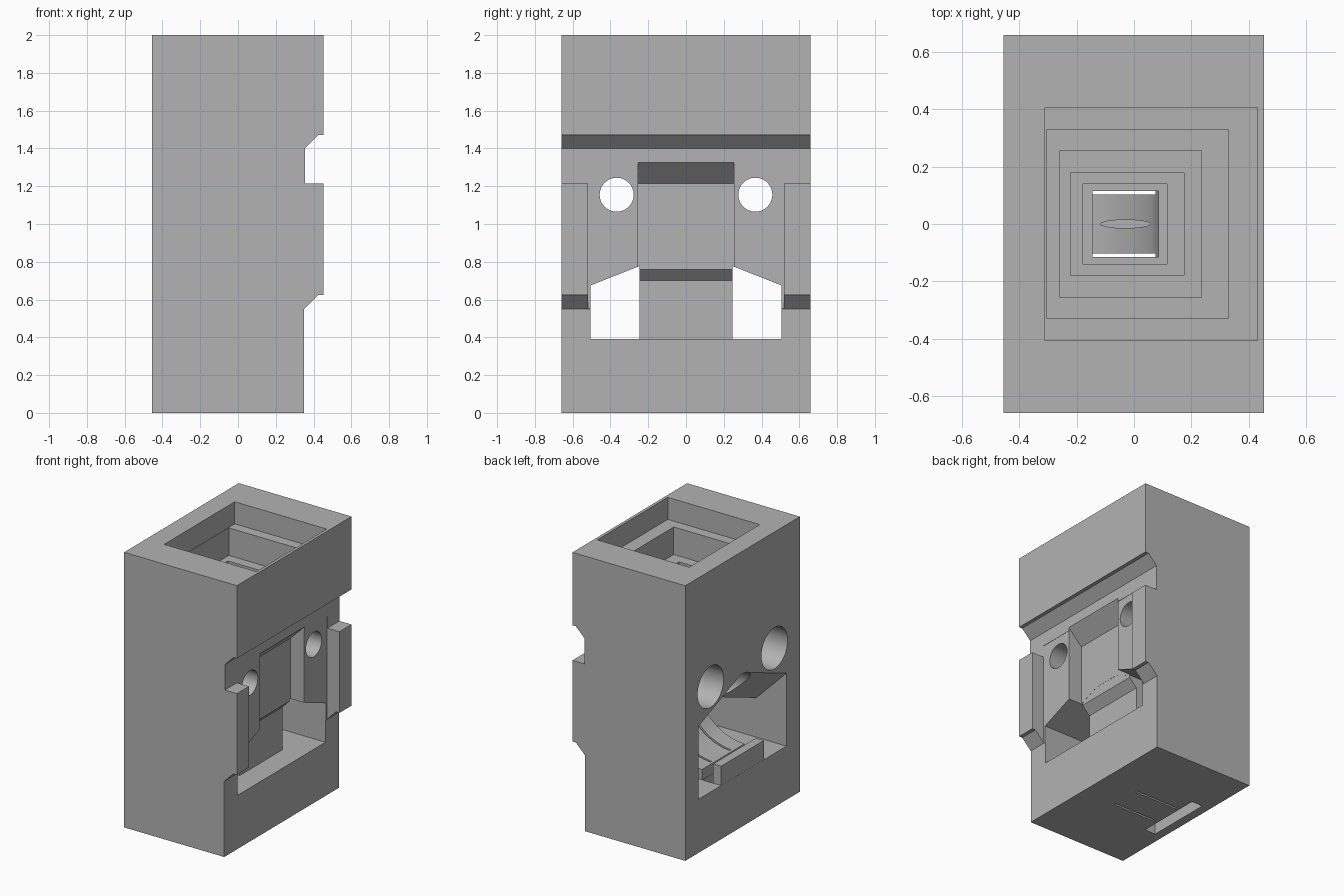
import bpy, bmesh, math

cube = bpy.data.objects.get("Cube")
if cube:
    bpy.data.objects.remove(cube, do_unlink=True)

grey = bpy.data.materials.new("plain grey")
grey.use_nodes = True
GREY = (0.45, 0.45, 0.45, 1)
grey.diffuse_color = GREY
grey.node_tree.nodes["Principled BSDF"].inputs["Base Color"].default_value = GREY


def make(name, bm):
    bmesh.ops.recalc_face_normals(bm, faces=bm.faces)
    mesh = bpy.data.meshes.new(name)
    bm.to_mesh(mesh)
    bm.free()
    obj = bpy.data.objects.new(name, mesh)
    mesh.materials.append(grey)
    bpy.context.scene.collection.objects.link(obj)
    return obj


def hull(name, points):
    bm = bmesh.new()
    verts = [bm.verts.new(p) for p in points]
    bmesh.ops.convex_hull(bm, input=verts)
    return make(name, bm)


def box(name, x, y, z):
    return hull(name, [(a, b, c) for a in x for b in y for c in z])


def prism(name, profile, half):
    """Extrude an (x, z) profile along y, both ways from the middle."""
    bm = bmesh.new()
    face = bm.faces.new([bm.verts.new((x, -half, z)) for x, z in profile])
    grown = bmesh.ops.extrude_face_region(bm, geom=[face])["geom"]
    moved = [v for v in grown if isinstance(v, bmesh.types.BMVert)]
    bmesh.ops.translate(bm, verts=moved, vec=(0, 2 * half, 0))
    return make(name, bm)


def rod(name, radius, x0, x1, y, z):
    ring = [2 * math.pi * i / 48 for i in range(48)]
    return hull(name, [(x, y + radius * math.cos(a), z + radius * math.sin(a))
                       for x in (x0, x1) for a in ring])


def cut(target, cutters):
    bpy.context.view_layer.objects.active = target
    for c in cutters:
        mod = target.modifiers.new("cut", "BOOLEAN")
        mod.operation, mod.solver, mod.object = "DIFFERENCE", "EXACT", c
        bpy.ops.object.modifier_apply(modifier=mod.name)


# Housing with its stepped side profile
body = prism("housing", [(-.455, 0), (.35, 0), (.35, .55), (.425, .625), (.452, .625),
                         (.452, 1.215), (.355, 1.215), (.355, 1.4), (.425, 1.47),
                         (.452, 1.47), (.452, 2), (-.455, 2)], .658)

cutters = [box("rib_gap", (.353, .6), (-.52, .52), (.45, 1.3))]

# Stepped hopper and drop shaft
steps = [(-.31, .43, .405, 1.84), (-.305, .33, .33, 1.64), (-.26, .235, .255, 1.46),
         (-.22, .175, .18, 1.3), (-.18, .115, .14, 1.14), (-.145, .085, .115, .6)]
for i, (x0, x1, y, z) in enumerate(steps):
    top = steps[i - 1][3] + .02 if i else 2.1
    cutters.append(box("hopper_step", (x0, x1), (-y, y), (z, top)))

# Recessed panel with a sloping top edge
cutters.append(prism("panel_recess", [(.245, .6), (.5, .6), (.5, 1.47), (.245, 1.215)], .255))


# Gabled window through the housing, flared at the back
def gable(x, lift):
    half = [(.505, .39), (.505, .675 + lift), (.46, .675 + lift), (.1, .835 + lift)]
    return [(x, s * y, z) for y, z in half for s in (-1, 1)]


cutters.append(hull("window", gable(-.6, 0) + gable(.5, 0)))
cutters.append(hull("window_flare", gable(-.465, .255) + gable(-.21, 0)))
cutters.append(rod("arch", .15, -.5, -.12, 0, .96))

# Screw holes with wide counterbores
for s in (-1, 1):
    cutters.append(rod("screw_hole", .09, -.6, .6, s * .367, 1.155))
    cutters.append(rod("counterbore", .15, -.6, -.1, s * .367, 1.155))

# Drain slot and twin slits
slits = [box("slit", (-.28, .075), sorted((s * .103, s * .118)), (-.1, .9)) for s in (-1, 1)]
cutters.append(box("drain_slot", (-.39, -.302), (-.245, .245), (-.1, .42)))

cut(body, cutters + slits)

# Curved ramp behind the panel
arc = [(-.3 + .385 * math.cos(a), .85 - .385 * math.sin(a))
       for a in [math.pi / 2 * i / 16 for i in range(17)]]
ramp = prism("curved_ramp", [(-.3, .385), (.185, .385), (.185, .7), (.244, .76),
                             (.244, .95), (.087, .95)] + arc, .245)
cut(ramp, slits)

# Catch lip at the back
box("catch_lip", (-.454, -.39), (-.245, .245), (.385, .53))

# Dividing fin in the shaft
hull("dividing_fin", [(-.03 + .09 * math.cos(a), .016 * math.sin(a), z)
                      for z in (.86, 1.02) for a in [math.pi * i / 8 for i in range(16)]])

# Remove cutters and smooth the round surfaces
for c in cutters + slits:
    bpy.data.objects.remove(c, do_unlink=True)
for obj in (body, ramp):
    bpy.ops.object.select_all(action="DESELECT")
    obj.select_set(True)
    bpy.context.view_layer.objects.active = obj
    bpy.ops.object.shade_smooth_by_angle(angle=math.radians(25))
